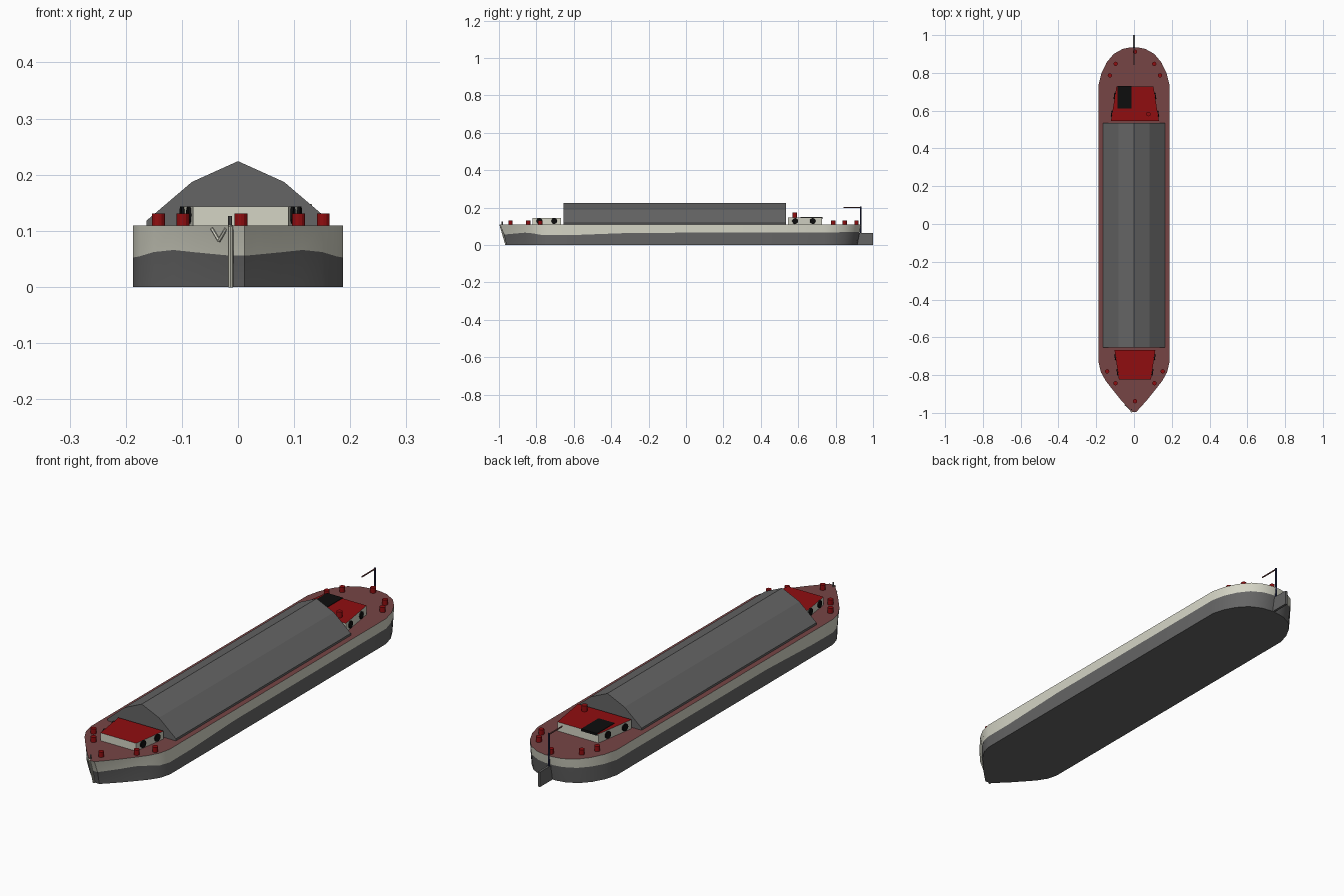
import bpy, bmesh, math
from mathutils import Vector

if "Cube" in bpy.data.objects:
    bpy.data.objects.remove(bpy.data.objects["Cube"])


def mat(name, r, g, b):
    m = bpy.data.materials.new(name)
    m.diffuse_color = (r, g, b, 1)
    m.use_nodes = True
    m.node_tree.nodes["Principled BSDF"].inputs["Base Color"].default_value = m.diffuse_color
    return m


GREY = mat("hull_grey", 0.13, 0.13, 0.13)
CREAM = mat("cream_paint", 0.66, 0.66, 0.56)
DECK = mat("deck_brown_red", 0.18, 0.06, 0.06)
RED = mat("bright_red", 0.28, 0.004, 0.005)
BLACK = mat("black", 0.004, 0.004, 0.004)
NAVY = mat("navy_blue", 0.02, 0.025, 0.08)
DECK_Z = 0.109


def finish(name, bm, mats, smooth=False):
    bmesh.ops.recalc_face_normals(bm, faces=bm.faces)
    me = bpy.data.meshes.new(name)
    bm.to_mesh(me)
    bm.free()
    for m in mats:
        me.materials.append(m)
    ob = bpy.data.objects.new(name, me)
    bpy.context.collection.objects.link(ob)
    if smooth:
        bpy.ops.object.select_all(action='DESELECT')
        ob.select_set(True)
        bpy.context.view_layer.objects.active = ob
        bpy.ops.object.shade_smooth_by_angle(angle=math.radians(25))
    return ob


def loft(name, rings, mats, pick=None, smooth=False):
    """Skin closed rings of equal length and cap both ends."""
    bm = bmesh.new()
    vs = [[bm.verts.new(p) for p in r] for r in rings]
    n = len(vs[0])
    for k in range(len(vs) - 1):
        for i in range(n):
            j = (i + 1) % n
            f = bm.faces.new((vs[k][i], vs[k][j], vs[k + 1][j], vs[k + 1][i]))
            f.material_index = pick(k) if pick else 0
    bm.faces.new(vs[0])
    top = bm.faces.new(vs[-1])
    top.material_index = pick(len(vs) - 1) if pick else 0
    return finish(name, bm, mats, smooth)


def rod(name, a, b, r, m, sides=12):
    a, b = Vector(a), Vector(b)
    q = (b - a).to_track_quat('Z', 'Y')
    ring = [q @ Vector((r * math.cos(t), r * math.sin(t), 0))
            for t in (2 * math.pi * i / sides for i in range(sides))]
    return loft(name, [[a + p for p in ring], [b + p for p in ring]], [m], smooth=True)


def box(name, lo, hi, m):
    ring = [(lo[0], lo[1]), (hi[0], lo[1]), (hi[0], hi[1]), (lo[0], hi[1])]
    return loft(name, [[(x, y, z) for x, y in ring] for z in (lo[2], hi[2])], [m])


# Hull half outline (half width, y), from bow to stern
half = [(0.012, -0.995), (0.035, -0.97), (0.075, -0.925), (0.115, -0.875), (0.15, -0.83),
        (0.175, -0.785), (0.187, -0.735), (0.187, -0.6), (0.187, -0.28), (0.187, 0.3),
        (0.187, 0.74), (0.172, 0.80), (0.145, 0.855), (0.108, 0.90), (0.06, 0.927), (0.02, 0.935)]
# Height of the painted waterline along the hull
line = [(-1.0, 0.055), (-0.86, 0.067), (-0.77, 0.052), (-0.6, 0.053),
        (-0.28, 0.065), (0.74, 0.066), (1.0, 0.072)]


def waterline(y):
    for (y0, z0), (y1, z1) in zip(line, line[1:]):
        if y <= y1:
            return z0 + (z1 - z0) * (y - y0) / (y1 - y0)
    return line[-1][1]


def hull_ring(z, rake, stern):
    """rake pulls the bow aft, stern pulls the transom forward."""
    pts = []
    for x, y in half:
        t = max(0, (-0.7 - y) / 0.3)
        s = max(0, (y - 0.74) / 0.2)
        pts.append((x, y + rake * t - stern * s, waterline(y) if z is None else z))
    return pts + [(-x, y, zz) for x, y, zz in reversed(pts)]


loft("hull", [hull_ring(0, 0.035, 0.02), hull_ring(None, 0.023, 0.006), hull_ring(DECK_Z, 0, 0)],
     [GREY, CREAM, DECK], lambda k: k, True)

# Cargo hold cover with a folded roof
prof = [(-0.163, DECK_Z - 0.004), (-0.163, 0.118), (-0.082, 0.187), (0, 0.224),
        (0.082, 0.187), (0.163, 0.118), (0.163, DECK_Z - 0.004)]
loft("hold_cover", [[(x, y, z) for x, z in prof] for y in (-0.655, 0.535)], [GREY])


# Tapered cabins with red roofs and round portholes
def cabin(name, y_wide, y_narrow, wide, narrow, top, ports):
    ring = [(-wide, y_wide), (wide, y_wide), (narrow, y_narrow), (-narrow, y_narrow)]
    loft(name, [[(0.005 + x, y, z) for x, y in ring] for z in (DECK_Z - 0.004, top)],
         [CREAM, RED], lambda k: k)
    slope = (narrow - wide) / (y_narrow - y_wide)
    for s in (-1, 1):
        n = Vector((s, -slope, 0)).normalized()
        for y in ports:
            c = Vector((0.005 + s * (wide + slope * (y - y_wide)), y, 0.128))
            rod(name + "_porthole", c - n * 0.003, c + n * 0.005, 0.0155, BLACK, 14)


cabin("bow_cabin", -0.667, -0.822, 0.108, 0.085, 0.143, (-0.785, -0.705))
cabin("stern_cabin", 0.545, 0.728, 0.127, 0.098, 0.148, (0.583, 0.678))
box("cabin_hatch", (-0.088, 0.612, 0.14), (-0.012, 0.731, 0.15), BLACK)
rod("chimney", (0.076, 0.582, 0.14), (0.076, 0.582, 0.173), 0.012, RED)

# Mooring bollards at bow and stern
for side in (-1, 1):
    for x, y in ((0.147, -0.78), (0.103, -0.843), (0.133, 0.787), (0.102, 0.848)):
        rod("bollard", (0.005 + side * x, y, DECK_Z - 0.005), (0.005 + side * x, y, 0.131), 0.0115, RED)
for y in (-0.938, 0.912):
    rod("bollard", (0.005, y, DECK_Z - 0.005), (0.005, y, 0.131), 0.0115, RED)

# Stem post, jack staff and bow anchor
rod("stem_post", (-0.013, -0.961, 0), (-0.013, -0.993, DECK_Z), 0.005, CREAM, 8)
rod("jack_staff", (-0.014, -0.982, DECK_Z - 0.005), (-0.014, -0.982, 0.126), 0.0035, GREY, 8)
for dx in (-0.013, 0.013):
    rod("anchor_arm", (-0.034, -0.968, 0.082), (-0.034 + dx, -0.97 - dx * 0.9, 0.104), 0.003, CREAM, 6)

# Rudder and stern mast with its boom
box("rudder", (-0.005, 0.905, 0), (0.005, 1.0, 0.064), GREY)
rod("stern_mast", (0, 0.933, 0.06), (0, 0.933, 0.205), 0.004, NAVY, 8)
rod("mast_boom", (0, 0.933, 0.2), (0, 0.843, 0.2), 0.003, DECK, 8)
